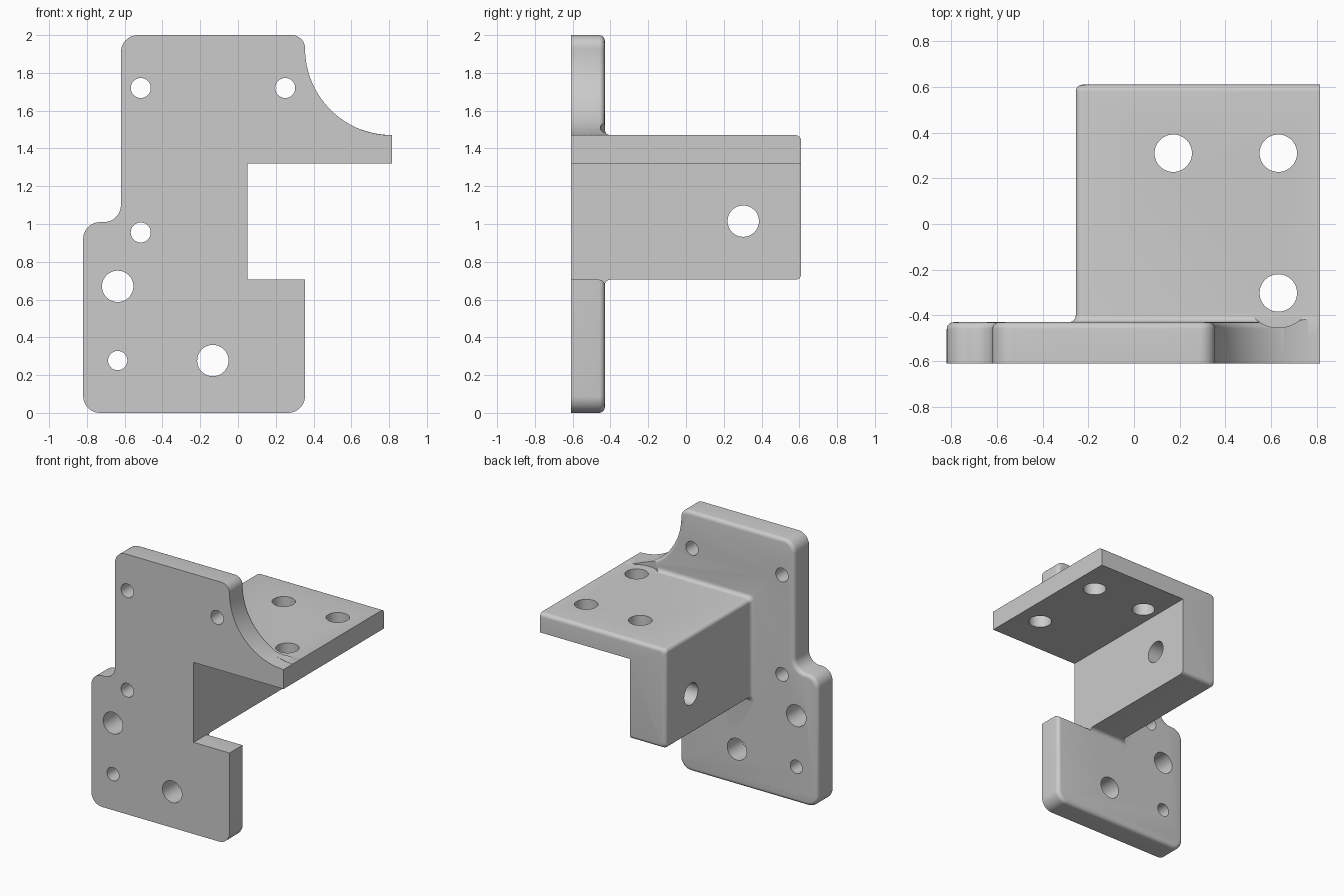
import bpy, bmesh, math
from mathutils import Vector, Matrix

if "Cube" in bpy.data.objects:
    bpy.data.objects.remove(bpy.data.objects["Cube"])

FRONT, PLATE_BACK, BACK = -0.61, -0.43, 0.61
R = 0.03   # small edge rounding and root fillet

metal = bpy.data.materials.new("plain grey")
metal.diffuse_color = (0.6, 0.6, 0.6, 1)
metal.use_nodes = True
metal.node_tree.nodes["Principled BSDF"].inputs["Base Color"].default_value = metal.diffuse_color


def outline(corners):
    """Right-angled (x, z, radius) corners -> points with rounded corners."""
    pts = []
    for i, (x, z, r) in enumerate(corners):
        p = Vector((x, z))
        a = (Vector(corners[i - 1][:2]) - p).normalized()
        b = (Vector(corners[(i + 1) % len(corners)][:2]) - p).normalized()
        n = 0 if r == 0 else (40 if r > 0.2 else 10)
        for k in range(n + 1):
            t = math.pi / 2 * k / max(n, 1)
            q = p + (a + b) * r - (b * math.cos(t) + a * math.sin(t)) * r
            if not pts or (q - pts[-1]).length > 1e-4:
                pts.append(q)
    return pts


def loft(name, sections):
    """Solid through (y, points) sections running front to back."""
    bm = bmesh.new()
    rings = [[bm.verts.new((p.x, y, p.y)) for p in pts] for y, pts in sections]
    for r0, r1 in zip(rings, rings[1:]):
        for i in range(len(r0)):
            j = (i + 1) % len(r0)
            bm.faces.new((r0[i], r0[j], r1[j], r1[i]))
    bm.faces.new(rings[0])
    bm.faces.new(rings[-1])
    bmesh.ops.recalc_face_normals(bm, faces=bm.faces)
    return finish(name, bm)


def finish(name, bm):
    me = bpy.data.meshes.new(name)
    bm.to_mesh(me)
    bm.free()
    me.materials.append(metal)
    ob = bpy.data.objects.new(name, me)
    bpy.context.collection.objects.link(ob)
    return ob


def cylinder(axis, centre, r, length, segments=48):
    bm = bmesh.new()
    rot = {"X": Matrix.Rotation(math.pi / 2, 4, "Y"),
           "Y": Matrix.Rotation(math.pi / 2, 4, "X"),
           "Z": Matrix.Identity(4)}[axis]
    bmesh.ops.create_cone(bm, cap_ends=True, segments=segments, radius1=r, radius2=r,
                          depth=length, matrix=Matrix.Translation(centre) @ rot)
    return finish("cutter", bm)


def combine(target, other, operation):
    m = target.modifiers.new("combine", "BOOLEAN")
    m.object, m.operation, m.solver = other, operation, "EXACT"
    bpy.context.view_layer.objects.active = target
    bpy.ops.object.modifier_apply(modifier=m.name)
    bpy.data.objects.remove(other)


# Upright mounting plate with a scooped right shoulder
plate_pts = outline([
    (-0.82, 0, 0.09), (0.355, 0, 0.09), (0.355, 0.705, 0), (0.05, 0.705, 0),
    (0.05, 1.32, 0), (0.815, 1.32, 0), (0.815, 1.47, 0), (0.355, 1.47, 0.46),
    (0.355, 2, 0.07), (-0.62, 2, 0.09), (-0.62, 1.01, 0.09), (-0.82, 1.01, 0.09)])
plate = loft("bracket", [(FRONT, plate_pts), (PLATE_BACK, plate_pts)])

# Rounded rim on the back of the plate
bm = bmesh.new()
bm.from_mesh(plate.data)
rim = [e for e in bm.edges if all(abs(v.co.y - PLATE_BACK) < 1e-4 for v in e.verts)]
bmesh.ops.bevel(bm, geom=rim, offset=R, segments=5, profile=0.5, affect="EDGES")
bm.to_mesh(plate.data)
bm.free()


# Shelf and wall: an L section, flared at the plate and rounded at the far end
def l_section(o):
    return outline([
        (-0.255 - o, 0.705 - o, R), (0.05, 0.705 - o, 0), (0.05, 1.32, 0),
        (0.815, 1.32, 0), (0.815, 1.47 + o, 0), (-0.255 - o, 1.47 + o, R)])


steps = [math.pi / 2 * k / 6 for k in range(7)]
sections = [(-0.5, l_section(R))]
sections += [(PLATE_BACK + R * (1 - math.cos(t)), l_section(R * (1 - math.sin(t)))) for t in steps]
sections += [(BACK - R + R * math.sin(t), l_section(-R * (1 - math.cos(t)))) for t in steps]
arm = loft("arm", sections)

# Keep the root fillet out of the scoop
combine(arm, cylinder("Y", (0.815, -0.5, 1.931), 0.46, 0.22, 160), "DIFFERENCE")
combine(plate, arm, "UNION")

# Bolt holes through the plate
for x, z, r in [(-0.515, 1.72, 0.053), (0.25, 1.72, 0.053), (-0.515, 0.955, 0.053),
                (-0.637, 0.67, 0.083), (-0.637, 0.277, 0.051), (-0.133, 0.277, 0.083)]:
    combine(plate, cylinder("Y", (x, -0.52, z), r, 0.4), "DIFFERENCE")

# Bolt holes through the shelf, with head clearance beside the plate
for x, y in [(0.172, 0.31), (0.632, 0.31), (0.632, -0.302)]:
    combine(plate, cylinder("Z", (x, y, 1.4), 0.082, 0.4), "DIFFERENCE")
combine(plate, cylinder("Z", (0.632, -0.302, 1.671), 0.152, 0.4), "DIFFERENCE")

# Cross hole through the wall
combine(plate, cylinder("X", (-0.1, 0.303, 1.015), 0.083, 0.6), "DIFFERENCE")

bpy.ops.object.select_all(action="DESELECT")
plate.select_set(True)
bpy.context.view_layer.objects.active = plate
bpy.ops.object.shade_smooth_by_angle(angle=math.radians(30))
